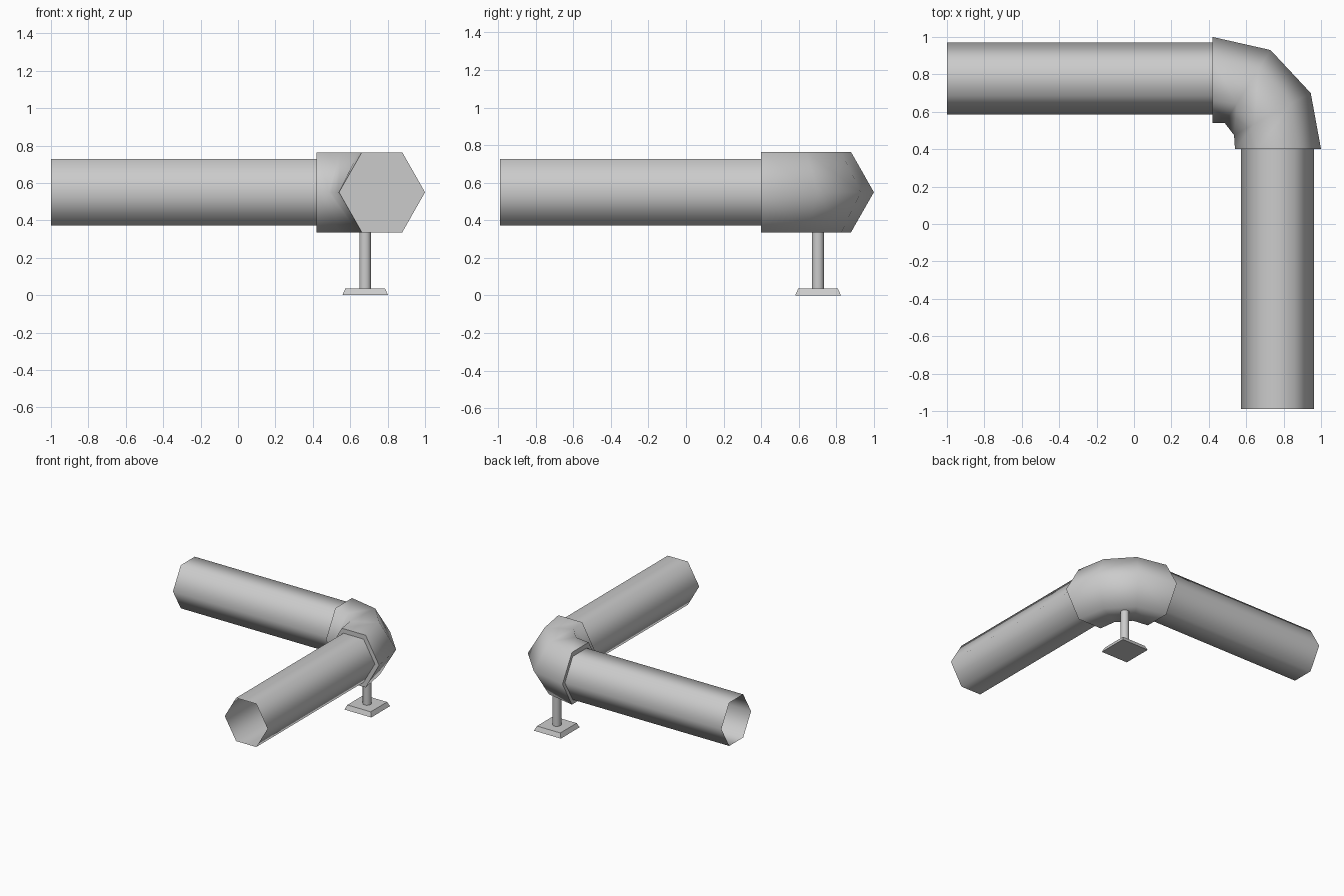
import bpy, bmesh, math
from mathutils import Vector

cube = bpy.data.objects.get("Cube")
if cube:
    bpy.data.objects.remove(cube, do_unlink=True)

grey = bpy.data.materials.new("pipe grey")
grey.use_nodes = True
colour = (0.6, 0.6, 0.6, 1)
grey.diffuse_color = colour
grey.node_tree.nodes["Principled BSDF"].inputs["Base Color"].default_value = colour

AXIS_Z = 0.55


def hexagon(outer, inner, half_height):
    """Upright hexagon whose side corners are the two given plan points."""
    a, b = Vector((*outer, AXIS_Z)), Vector((*inner, AXIS_Z))
    mid, side = (a + b) / 2, (a - b) / 2
    up = Vector((0, 0, half_height))
    return [mid + side, mid + side * 0.47 + up, mid - side * 0.47 + up,
            mid - side, mid - side * 0.47 - up, mid + side * 0.47 - up]


def loft(name, sections, capped=True, smooth=True):
    """Skin a list of equal-length rings."""
    bm = bmesh.new()
    rings = [[bm.verts.new(p) for p in ring] for ring in sections]
    n = len(rings[0])
    for r, s in zip(rings, rings[1:]):
        for i in range(n):
            j = (i + 1) % n
            bm.faces.new((r[i], r[j], s[j], s[i]))
    if capped:
        bm.faces.new(rings[0])
        bm.faces.new(rings[-1])
    bmesh.ops.recalc_face_normals(bm, faces=bm.faces)
    mesh = bpy.data.meshes.new(name)
    bm.to_mesh(mesh)
    bm.free()
    mesh.materials.append(grey)
    obj = bpy.data.objects.new(name, mesh)
    bpy.context.collection.objects.link(obj)
    if smooth:
        bpy.ops.object.select_all(action='DESELECT')
        obj.select_set(True)
        bpy.context.view_layer.objects.active = obj
        bpy.ops.object.shade_smooth_by_angle(angle=math.radians(70))
    return obj


def ring(radius, z, sides, turn=0.0):
    """Level polygon around the stand axis."""
    return [Vector((0.68 + radius * math.cos(turn + math.tau * i / sides),
                    0.703 + radius * math.sin(turn + math.tau * i / sides), z))
            for i in range(sides)]


# Open straight pipes
loft("side_pipe", [hexagon((x, 0.97), (x, 0.585), 0.177) for x in (-1, 0.42)], capped=False)
loft("front_pipe", [hexagon((0.962, y), (0.573, y), 0.177) for y in (-0.99, 0.4)], capped=False)

# Elbow: outer and inner corner of each section
bend = [((0.42, 1.0), (0.42, 0.54)), ((0.73, 0.93), (0.485, 0.54)),
        ((0.945, 0.70), (0.535, 0.475)), ((1.0, 0.4), (0.54, 0.4))]
loft("elbow", [hexagon(o, i, 0.214) for o, i in bend])

# Stand
loft("stand_post", [ring(0.034, z, 8, math.pi / 8) for z in (0.03, 0.36)])
quarter = math.pi / 4
loft("stand_foot", [ring(0.122 * math.sqrt(2), 0, 4, quarter),
                    ring(0.106 * math.sqrt(2), 0.036, 4, quarter)], smooth=False)
